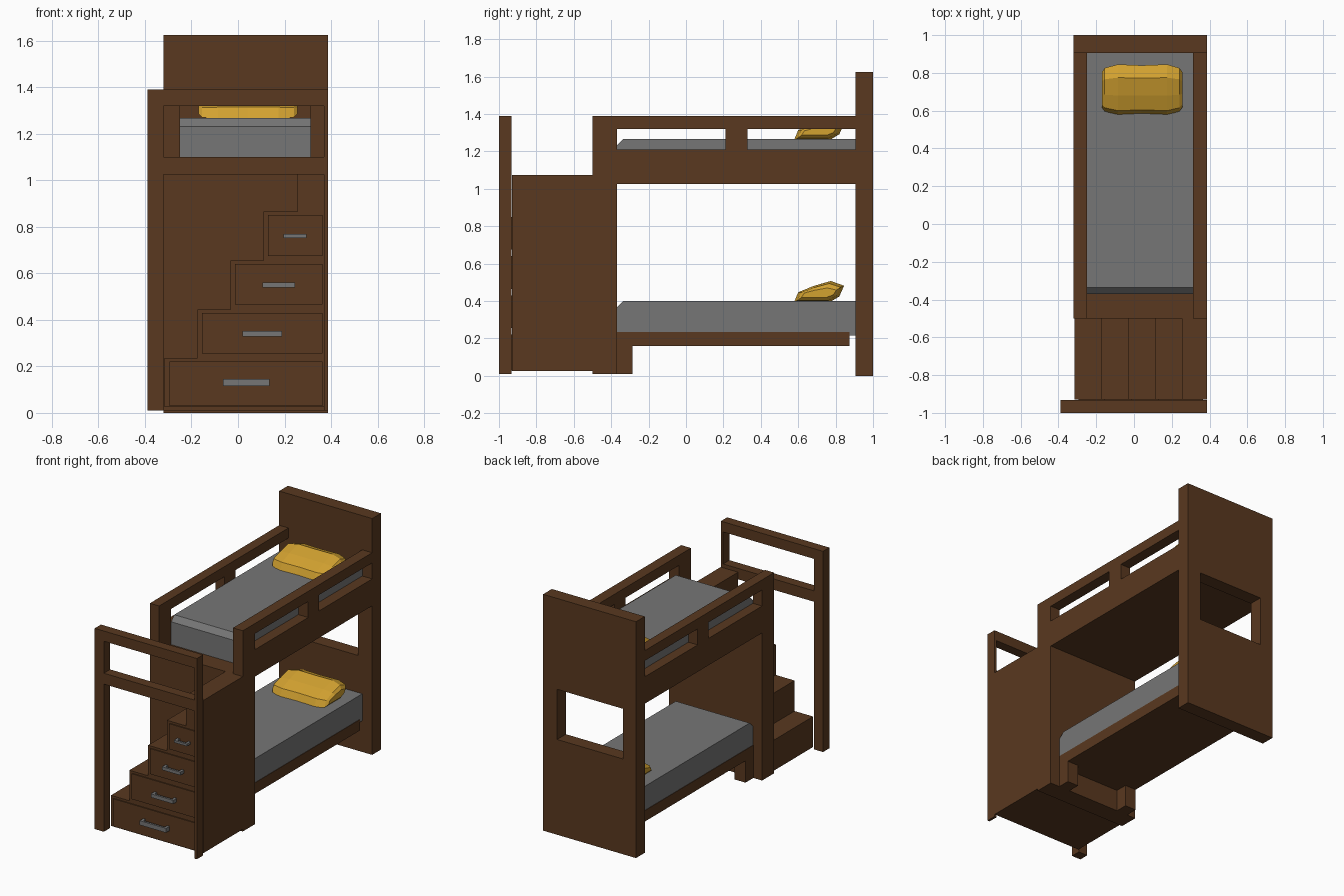
import bpy, bmesh

if "Cube" in bpy.data.objects:
    bpy.data.objects.remove(bpy.data.objects["Cube"])


def material(name, rgb):
    m = bpy.data.materials.new(name)
    m.diffuse_color = (*rgb, 1)
    m.use_nodes = True
    m.node_tree.nodes["Principled BSDF"].inputs["Base Color"].default_value = m.diffuse_color
    return m


WOOD = material("wood", (0.1, 0.04, 0.014))
GREY = material("grey_fabric", (0.18, 0.18, 0.18))
GOLD = material("gold_fabric", (0.65, 0.36, 0.03))


def finish(name, bm, mat):
    bmesh.ops.recalc_face_normals(bm, faces=bm.faces)
    me = bpy.data.meshes.new(name)
    bm.to_mesh(me)
    bm.free()
    ob = bpy.data.objects.new(name, me)
    bpy.context.collection.objects.link(ob)
    me.materials.append(mat)
    return ob


def loft(name, rings, mat):
    """Join a series of equal point rings into a closed solid."""
    bm = bmesh.new()
    vs = [[bm.verts.new(p) for p in r] for r in rings]
    n = len(vs[0])
    for a, b in zip(vs, vs[1:]):
        for i in range(n):
            j = (i + 1) % n
            bm.faces.new((a[i], a[j], b[j], b[i]))
    bm.faces.new(vs[0])
    bm.faces.new(vs[-1])
    return finish(name, bm, mat)


def extrude_x(name, pts, x0, x1, mat):
    return loft(name, [[(x, y, z) for y, z in pts] for x in (x0, x1)], mat)


def extrude_y(name, pts, y0, y1, mat):
    return loft(name, [[(x, y, z) for x, z in pts] for y in (y0, y1)], mat)


def box(name, x0, x1, y0, y1, z0, z1, mat=WOOD):
    return extrude_x(name, [(y0, z0), (y1, z0), (y1, z1), (y0, z1)], x0, x1, mat)


def cut(ob, *bounds):
    c = box("cutter", *bounds)
    c.hide_render = True
    c.hide_set(True)
    c.display_type = 'WIRE'
    m = ob.modifiers.new("opening", 'BOOLEAN')
    m.object = c
    m.solver = 'EXACT'
    bpy.context.view_layer.objects.active = ob
    bpy.ops.object.modifier_apply(modifier=m.name)
    bpy.data.objects.remove(c)


L, R = -0.32, 0.387        # outer faces of the bed
IL, IR = -0.25, 0.312      # inner faces of the guard rails

# Headboard with window
head = box("headboard", L, R, 0.905, 1, 0, 1.625)
cut(head, -0.22, 0.28, 0.8, 1.1, 0.655, 1.0)

# Foot panel, with the gap where the stairs arrive
extrude_y("foot_panel", [(L, 0.01), (R, 0.01), (R, 1.39), (IR, 1.39), (IR, 1.075),
                         (IL, 1.075), (IL, 1.39), (L, 1.39)], -0.5, -0.37, WOOD)

# Guard rails with two openings each
for side, x0, x1 in (("left", L, IL), ("right", IR, R)):
    rail = box(side + "_guard_rail", x0, x1, -0.37, 0.905, 1.025, 1.39)
    for y0, y1 in ((-0.37, 0.21), (0.33, 0.905)):
        e = 0.02
        cut(rail, x0 - e, x1 + e, y0 - (e if y0 < 0 else 0),
            y1 + (e if y1 > 0.5 else 0), 1.21, 1.32)
box("upper_bed_floor", IL, IR, -0.37, 0.905, 1.025, 1.075)

# Lower bed base and legs
box("lower_bed_base", IL - 0.003, IR + 0.003, -0.37, 0.875, 0.16, 0.235)
for side, x in (("left", IL - 0.003), ("right", IR - 0.082)):
    box(side + "_base_leg", x, x + 0.085, -0.37, -0.285, 0.01, 0.16)

# Mattresses (chamfered foot edge) and pillows
pillow = [(0.578, 0.395), (0.60, 0.447), (0.68, 0.48), (0.775, 0.507),
          (0.845, 0.482), (0.82, 0.425), (0.77, 0.395)]
stations = [(-0.17, 0.70, 0.45), (-0.155, 0.86, 0.8), (-0.085, 1, 1), (0.04, 0.96, 1.0),
            (0.175, 1, 1), (0.24, 0.86, 0.8), (0.256, 0.70, 0.45)]
for name, bottom, top in (("lower", 0.215, 0.4), ("upper", 1.075, 1.267)):
    extrude_x(name + "_mattress", [(-0.37, bottom), (0.905, bottom), (0.905, top),
              (-0.335, top), (-0.37, top - 0.035)], IL, IR, GREY)
    dz = top - 0.4
    loft(name + "_pillow", [[(x, 0.71 + (y - 0.71) * sy, 0.44 + (z - 0.44) * sz + dz)
                             for y, z in pillow] for x, sy, sz in stations], GOLD)

# Stair body with a stepped profile
steps = [(-0.315, 0.235), (-0.175, 0.445), (-0.033, 0.655), (0.11, 0.865), (0.255, 1.075)]
profile = [(R, 0.025), (-0.315, 0.025)]
for i, (x, z) in enumerate(steps):
    profile.append((x, z))
    profile.append((steps[i + 1][0] if i < 4 else R, z))
extrude_y("stairs", profile, -0.93, -0.5, WOOD)

# Drawers with pull handles
handles = [(-0.065, 0.135, 0.03), (0.02, 0.19, 0.025), (0.105, 0.245, 0.022), (0.195, 0.295, 0.016)]
for i, ((x, z), (h0, h1, t)) in enumerate(zip(steps, handles), 1):
    box(f"drawer_{i}", x + 0.02, 0.364, -0.937, -0.92, z - (0.205 if i == 1 else 0.19), z - 0.015)
    c = z - 0.105
    y0, y1, w = -0.936, -0.975, 0.018
    loft(f"drawer_handle_{i}", [[(a, b, zz) for a, b in (
        (h0, y0), (h0, y1), (h1, y1), (h1, y0), (h1 - w, y0), (h1 - w, y1 + 0.014),
        (h0 + w, y1 + 0.014), (h0 + w, y0))] for zz in (c - t / 2, c + t / 2)], GREY)

# Stair hand frame at the front
box("frame_left_post", -0.39, L, -1, -0.932, 0.01, 1.39)
box("frame_right_post", 0.37, R, -1, -0.932, 0.01, 1.39)
for name, z0, z1 in (("top", 1.32, 1.39), ("lower", 1.025, 1.1)):
    box(f"frame_{name}_bar", L, 0.37, -1, -0.932, z0, z1)
